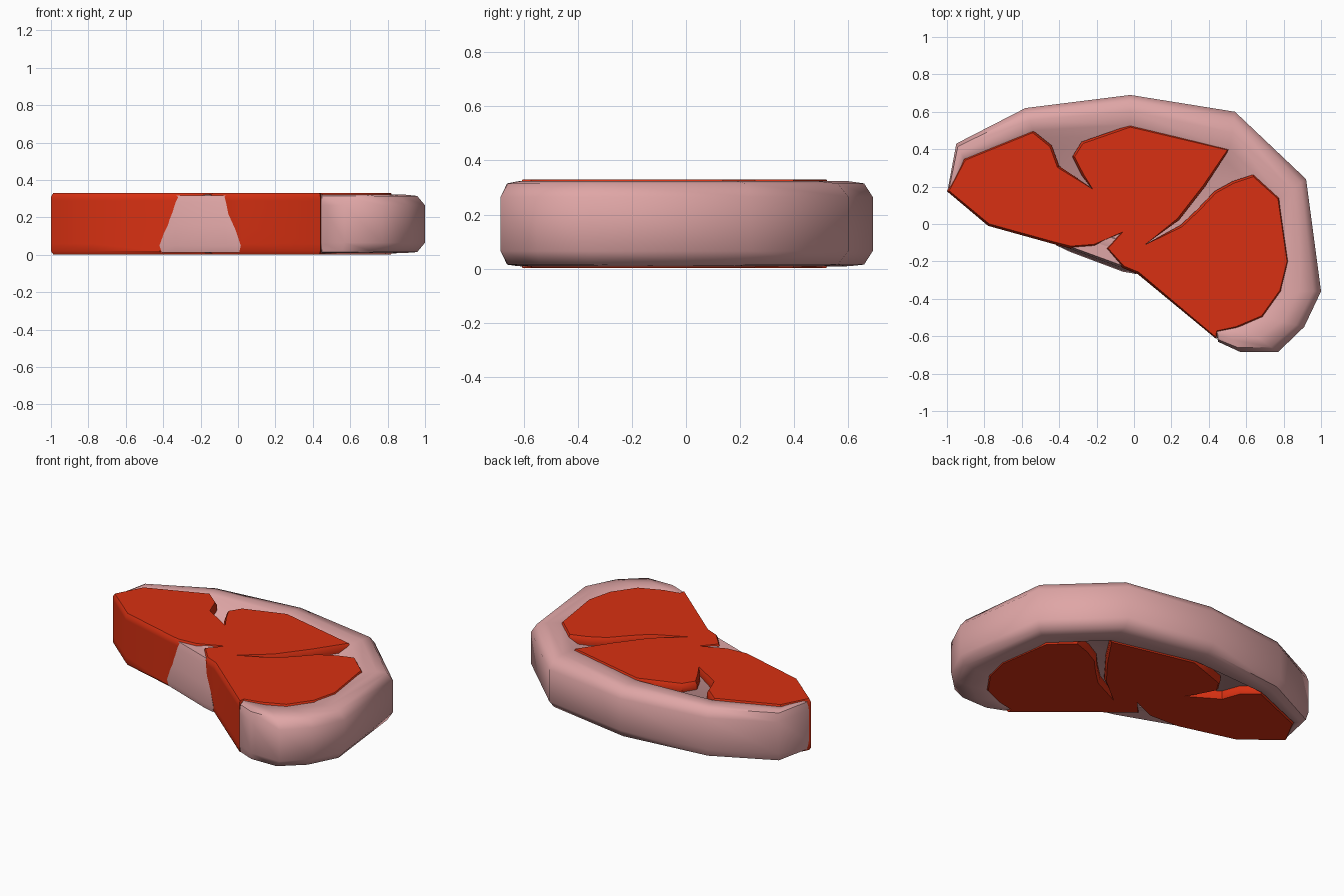
import bpy, bmesh
from mathutils import Vector

if "Cube" in bpy.data.objects:
    bpy.data.objects.remove(bpy.data.objects["Cube"])


def material(name, rgb):
    m = bpy.data.materials.new(name)
    m.diffuse_color = (*rgb, 1)
    m.use_nodes = True
    m.node_tree.nodes["Principled BSDF"].inputs["Base Color"].default_value = m.diffuse_color
    return m


def loft(name, rings, mat, angle):
    """Skin a stack of equal-length closed rings and cap both ends."""
    bm = bmesh.new()
    loops = [[bm.verts.new(p) for p in ring] for ring in rings]
    n = len(loops[0])
    for a, b in zip(loops, loops[1:]):
        for i in range(n):
            j = (i + 1) % n
            bm.faces.new((a[i], a[j], b[j], b[i]))
    caps = [bm.faces.new(loops[0]), bm.faces.new(loops[-1])]
    bmesh.ops.triangulate(bm, faces=caps, ngon_method='EAR_CLIP')
    bmesh.ops.recalc_face_normals(bm, faces=bm.faces)
    me = bpy.data.meshes.new(name)
    bm.to_mesh(me)
    bm.free()
    me.materials.append(mat)
    ob = bpy.data.objects.new(name, me)
    bpy.context.collection.objects.link(ob)
    bpy.ops.object.select_all(action='DESELECT')
    ob.select_set(True)
    bpy.context.view_layer.objects.active = ob
    bpy.ops.object.shade_smooth_by_angle(angle=angle)
    return ob


def inset(pts, d):
    """Move a clockwise outline inwards by about d."""
    out = []
    for i, p in enumerate(pts):
        a = (Vector(p) - Vector(pts[i - 1])).normalized()
        b = (Vector(pts[(i + 1) % len(pts)]) - Vector(p)).normalized()
        t = a + b
        t = t.normalized() if t.length > 0.3 else Vector((0, 0))
        out.append((p[0] + t.y * d, p[1] - t.x * d))
    return out


red = material("meat_red", (0.69, 0.03, 0.006))
pink = material("fat_pink", (0.74, 0.38, 0.38))

# fat rind: outer edge paired with the edge where it meets the meat
outer = [(-.995, .19), (-.95, .43), (-.58, .62), (-.02, .69), (.54, .60), (.92, .24),
         (1, -.36), (.91, -.55), (.77, -.685), (.57, -.685), (.45, -.63),
         (.43, -.55), (.03, -.2), (-.4, -.06), (-.78, .04)]
inner = [(-.96, .21), (-.91, .35), (-.54, .50), (-.02, .53), (.51, .40), (.78, .14),
         (.79, -.36), (.69, -.50), (.58, -.55), (.50, -.565), (.45, -.57),
         (.42, -.5), (.04, -.12), (-.4, .01), (-.76, .1)]
profile = [(1.35, .05), (1, .008), (.55, .009), (.2, .015), (0, .065),
           (0, .265), (.2, .315), (.55, .323), (1, .322), (1.35, .28)]
loft("fat_rind", [[(a[0] + (b[0] - a[0]) * t, a[1] + (b[1] - a[1]) * t, z)
                   for a, b in zip(outer, inner)] for t, z in profile], pink, 0.9)

# meat slab with grooves running in from the rind and a notch at the front
meat = [(-1, .175), (-.91, .35), (-.54, .50), (-.44, .42), (-.40, .31), (-.23, .195),
        (-.28, .26), (-.33, .36), (-.28, .44), (-.02, .53), (.51, .40), (.38, .20),
        (.24, .02), (.06, -.11), (.25, -.005), (.34, .08), (.43, .175), (.53, .23),
        (.64, .265), (.78, .14), (.83, -.2), (.79, -.36), (.69, -.50), (.55, -.56),
        (.45, -.58), (.44, -.615), (.02, -.268), (-.06, -.235), (-.15, -.13),
        (-.07, -.05), (-.21, -.12), (-.34, -.13), (-.42, -.11), (-.78, -.01)]
wide = list(meat)                      # notch opens out towards the bottom
wide[27], wide[31] = (.01, -.262), (-.41, -.112)
mid = list(meat)
mid[27], mid[31] = (-.045, -.24), (-.36, -.125)
loft("meat_slab", [[(x, y, z) for x, y in pts] for pts, z in (
    (inset(wide, .012), .003), (wide, .02), (wide, .06), (mid, .16),
    (meat, .29), (meat, .31), (inset(meat, .012), .33))], red, 0.6)

# fat wedge filling the front notch
low = [(-.42, -.112), (-.34, -.15), (-.06, -.255), (.015, -.268), (-.03, -.03), (-.25, -.06)]
top = [(-.34, -.125), (-.32, -.14), (-.09, -.225), (-.06, -.23), (-.05, -.04), (-.25, -.08)]
half = [((a[0] + b[0]) / 2, (a[1] + b[1]) / 2) for a, b in zip(low, top)]
loft("fat_wedge", [[(x, y, z) for x, y in pts] for pts, z in (
    (inset(low, -.012), .012), (low, .05), (half, .16), (top, .28),
    (inset(top, -.012), .318))], pink, 0.8)
